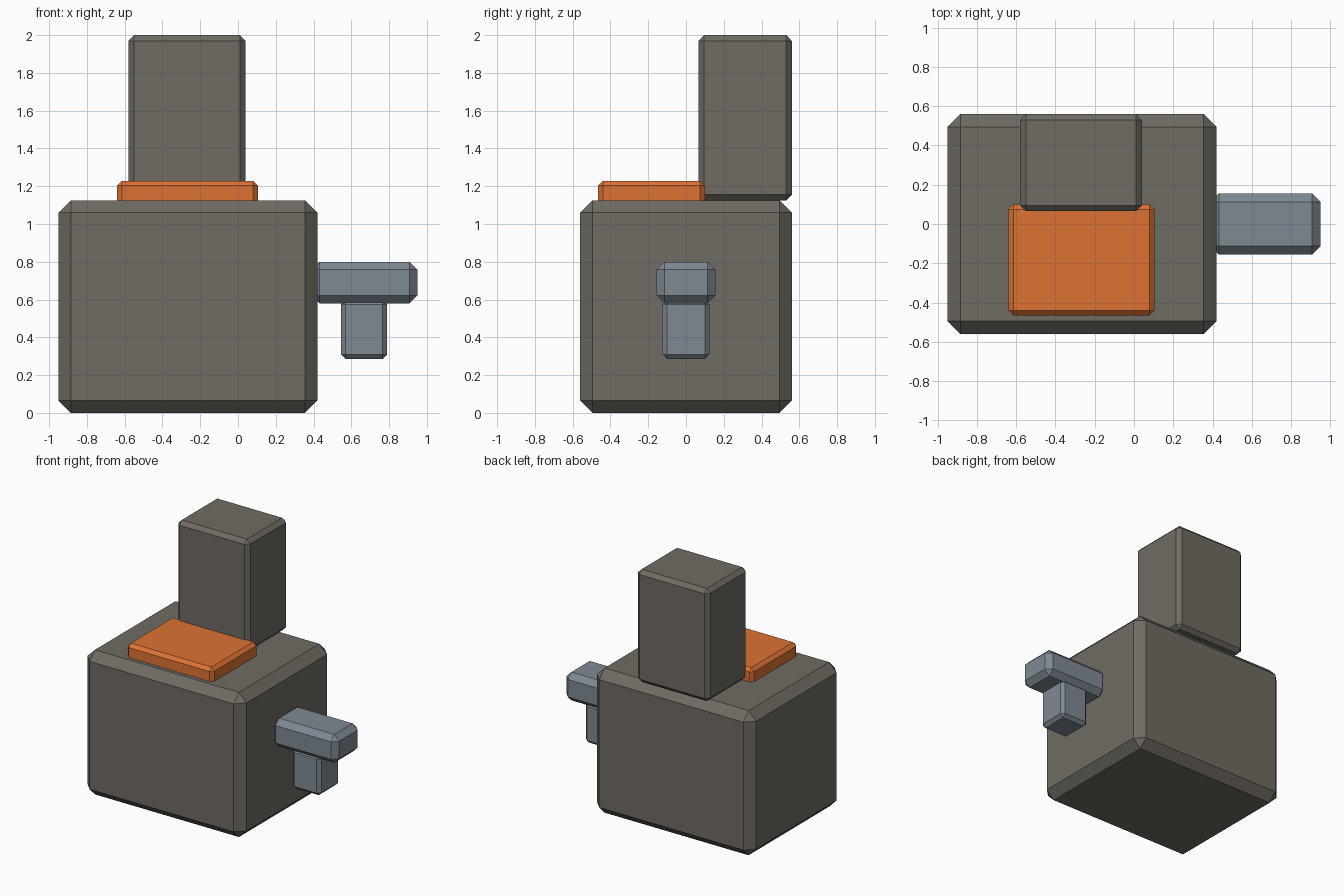
import bpy
import bmesh
from mathutils import Vector

if "Cube" in bpy.data.objects:
    bpy.data.objects.remove(bpy.data.objects["Cube"])


def material(name, color):
    mat = bpy.data.materials.new(name)
    mat.diffuse_color = (*color, 1.0)
    mat.use_nodes = True
    mat.node_tree.nodes["Principled BSDF"].inputs["Base Color"].default_value = mat.diffuse_color
    return mat


def chamfered_box(name, low, high, chamfer, mat):
    """Flat-shaded box between two corners with single-segment chamfers."""
    low, high = Vector(low), Vector(high)
    size, centre = high - low, (low + high) / 2
    bm = bmesh.new()
    bmesh.ops.create_cube(bm, size=1.0)
    bmesh.ops.scale(bm, vec=size, verts=bm.verts)
    bmesh.ops.bevel(bm, geom=bm.edges[:], offset=chamfer, segments=1,
                    affect='EDGES', profile=0.5)
    mesh = bpy.data.meshes.new(name)
    bm.to_mesh(mesh)
    bm.free()
    mesh.materials.append(mat)
    obj = bpy.data.objects.new(name, mesh)
    obj.location = centre
    bpy.context.collection.objects.link(obj)
    return obj


stone = material("stone", (0.16, 0.147, 0.125))
ember = material("ember", (0.72, 0.17, 0.035))
steel = material("steel", (0.21, 0.25, 0.29))

# Main block and the tower standing at its back edge
chamfered_box("furnace_body", (-0.95, -0.56, 0), (0.42, 0.56, 1.125), 0.065, stone)
chamfered_box("chimney", (-0.58, 0.065, 1.125), (0.04, 0.56, 2.0), 0.03, stone)

# Glowing plate sunk slightly into the top
chamfered_box("hot_plate", (-0.64, -0.465, 1.08), (0.105, 0.10, 1.228), 0.025, ember)

# Side spout: arm sunk into the body, with a nozzle hanging below
chamfered_box("spout_arm", (0.39, -0.155, 0.58), (0.95, 0.155, 0.80), 0.042, steel)
chamfered_box("spout_nozzle", (0.545, -0.125, 0.285), (0.79, 0.125, 0.60), 0.025, steel)
